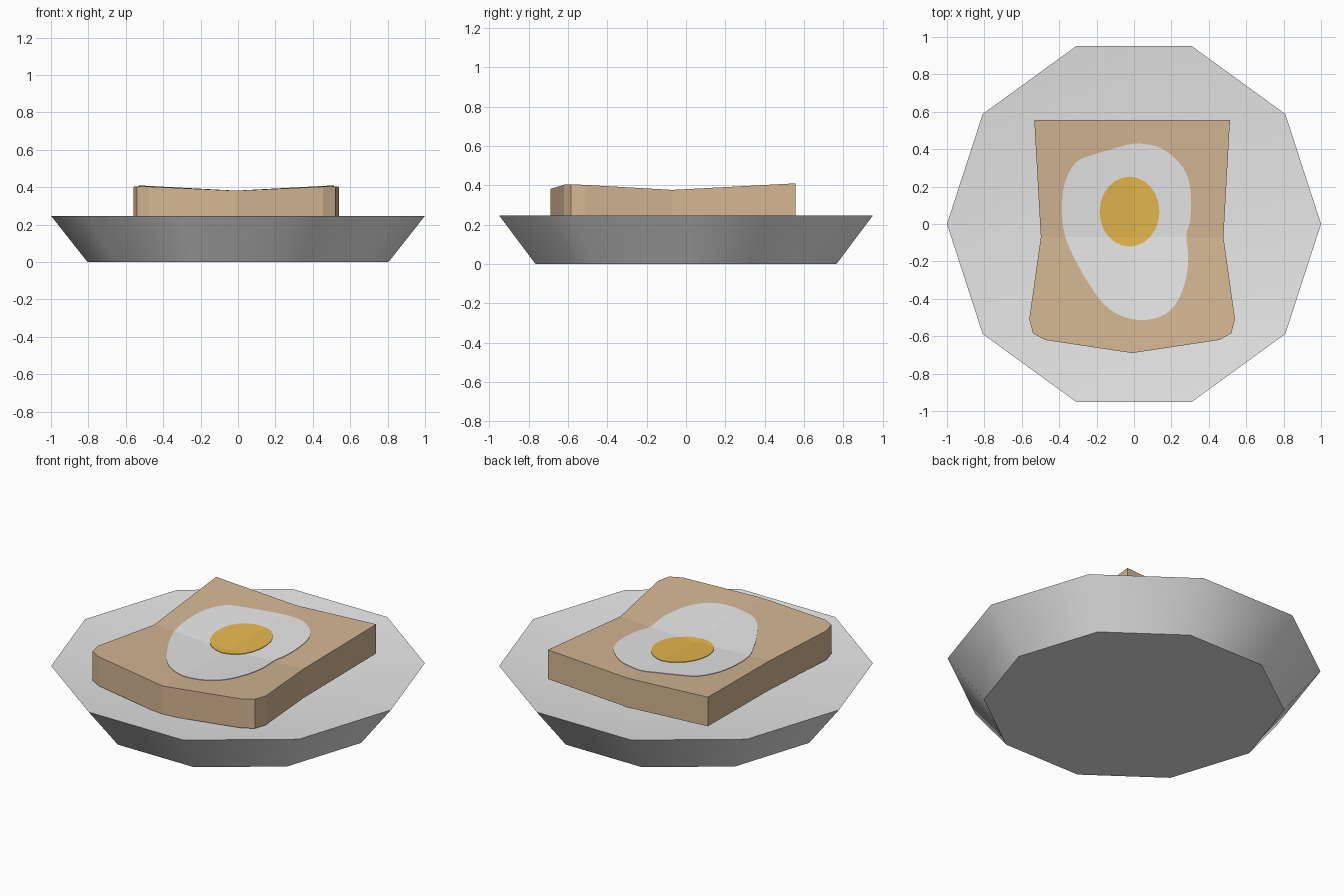
import bpy, bmesh, math
from mathutils import Vector

if "Cube" in bpy.data.objects:
    bpy.data.objects.remove(bpy.data.objects["Cube"])

CX, CY = -0.01, -0.07      # crease lines of the sagging toast


def material(name, rgb):
    m = bpy.data.materials.new(name)
    m.diffuse_color = (*rgb, 1)
    m.use_nodes = True
    m.node_tree.nodes["Principled BSDF"].inputs["Base Color"].default_value = m.diffuse_color
    return m


white = material("white", (0.80, 0.80, 0.80))
toast = material("toast_brown", (0.66, 0.47, 0.29))
yellow = material("yolk_yellow", (0.80, 0.48, 0.075))


def finish(name, bm, mat):
    bmesh.ops.recalc_face_normals(bm, faces=bm.faces)
    me = bpy.data.meshes.new(name)
    bm.to_mesh(me)
    bm.free()
    me.materials.append(mat)
    ob = bpy.data.objects.new(name, me)
    bpy.context.collection.objects.link(ob)
    return ob


def sag(x, y):
    """Height of the toast surface: lowest in the middle, raised corners."""
    return 0.35 + 0.054 * abs(x - CX) + 0.05 * abs(y - CY)


def sagging_slab(name, outline, lift, thick, mat):
    """Outline cut along the creases, given thickness and draped on the sag."""
    bm = bmesh.new()
    bm.faces.new([bm.verts.new((x, y, 0)) for x, y in outline])
    for co, no in (((CX, 0, 0), (1, 0, 0)), ((0, CY, 0), (0, 1, 0))):
        bmesh.ops.bisect_plane(bm, geom=bm.verts[:] + bm.edges[:] + bm.faces[:],
                               dist=1e-5, plane_co=co, plane_no=no)
    ext = bmesh.ops.extrude_face_region(bm, geom=bm.faces[:], use_keep_orig=True)
    for v in ext["geom"]:
        if isinstance(v, bmesh.types.BMVert):
            v.co.z -= thick
    for v in bm.verts:
        v.co.z += sag(v.co.x, v.co.y) + lift
    # drop the internal walls, if any, left under the creases
    inner = [f for f in bm.faces if any(len(e.link_faces) > 2 for e in f.edges)
             and all(len(e.link_faces) > 2 for e in f.edges if abs((e.verts[0].co - e.verts[1].co).xy.length) > 1e-4)]
    bmesh.ops.delete(bm, geom=inner, context='FACES_ONLY')
    return finish(name, bm, mat)


def smooth_loop(pts, n=3):
    """Closed Catmull-Rom curve through the points."""
    out = []
    for i in range(len(pts)):
        a, b, c, d = (Vector(pts[(i + k) % len(pts)]) for k in (-1, 0, 1, 2))
        for j in range(n):
            t = j / n
            p = 0.5 * (2 * b + (c - a) * t + (2 * a - 5 * b + 4 * c - d) * t * t
                       + (3 * b - a - 3 * c + d) * t ** 3)
            out.append((p.x, p.y))
    return out


# Plate: ten-sided dish with a shallow hollow top
bm = bmesh.new()
rings = []
for r, z in ((0.805, 0), (1.0, 0.247)):
    rings.append([bm.verts.new((r * math.cos(i * math.tau / 10),
                                r * math.sin(i * math.tau / 10), z)) for i in range(10)])
bm.faces.new(rings[0][::-1])
hollow = bm.verts.new((0, 0, 0.13))
for i in range(10):
    j = (i + 1) % 10
    bm.faces.new((rings[0][i], rings[0][j], rings[1][j], rings[1][i]))
    bm.faces.new((rings[1][i], rings[1][j], hollow))
plate = finish("plate", bm, white)
bpy.context.view_layer.objects.active = plate
plate.select_set(True)
bpy.ops.object.shade_smooth_by_angle(angle=math.radians(30))

# Toast slice: wide crust end at the front
half = [(0.0, -0.69), (0.465, -0.62), (0.53, -0.585), (0.55, -0.51),
        (0.488, -0.07), (0.523, 0.557)]
outline = [(CX + x, y) for x, y in half] + [(CX - x, y) for x, y in half[:0:-1]]
sagging_slab("toast_slice", outline, 0.0, 0.172, toast)

# Fried egg white: thin irregular sheet
egg = [(0, .43), (.12, .415), (.21, .36), (.28, .27), (.305, .15), (.30, .02),
       (.28, -.06), (.29, -.17), (.28, -.28), (.24, -.40), (.17, -.48),
       (.06, -.513), (-.06, -.495), (-.16, -.43), (-.24, -.32), (-.31, -.20),
       (-.37, -.06), (-.385, .08), (-.37, .22), (-.31, .33), (-.22, .37), (-.10, .405)]
sagging_slab("egg_white", smooth_loop(egg), 0.003, 0.006, white)

# Yolk: thin oval
yolk = [(-0.024 + 0.16 * math.cos(i * math.tau / 24),
         0.066 + 0.187 * math.sin(i * math.tau / 24)) for i in range(24)]
sagging_slab("egg_yolk", yolk, 0.006, 0.006, yellow)
